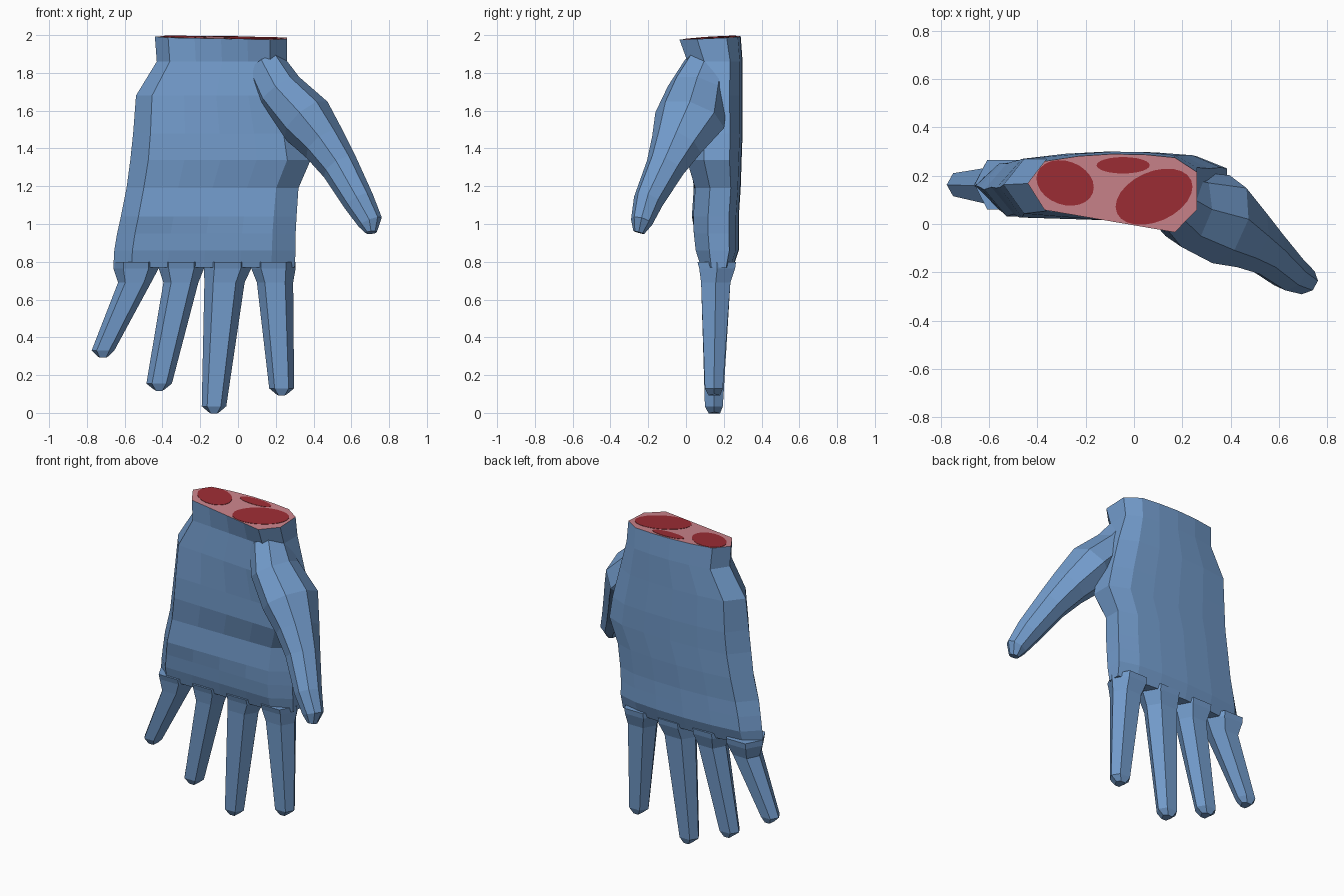
import bpy, bmesh, math
from mathutils import Vector

if "Cube" in bpy.data.objects:
    bpy.data.objects.remove(bpy.data.objects["Cube"])


def material(name, rgb):
    m = bpy.data.materials.new(name)
    m.diffuse_color = (*rgb, 1)
    m.use_nodes = True
    m.node_tree.nodes["Principled BSDF"].inputs["Base Color"].default_value = m.diffuse_color
    return m


BLUE = material("blue_glove", (0.17, 0.33, 0.60))
PINK = material("pink_cut", (0.60, 0.23, 0.26))
RED = material("dark_red_muscle", (0.34, 0.026, 0.035))


def make_object(name, bm, *mats):
    bmesh.ops.recalc_face_normals(bm, faces=bm.faces)
    mesh = bpy.data.meshes.new(name)
    bm.to_mesh(mesh)
    bm.free()
    for m in mats:
        mesh.materials.append(m)
    ob = bpy.data.objects.new(name, mesh)
    bpy.context.collection.objects.link(ob)
    return ob


def loft(rings):
    """Skin a list of equal-length point rings and cap both ends."""
    bm = bmesh.new()
    vs = [[bm.verts.new(p) for p in r] for r in rings]
    n = len(vs[0])
    for a, b in zip(vs, vs[1:]):
        for i in range(n):
            j = (i + 1) % n
            bm.faces.new((a[i], a[j], b[j], b[i]))
    start = bm.faces.new(vs[0])
    bm.faces.new(vs[-1])
    return bm, start


def cut_z(x, y):
    """Slightly tilted plane of the wrist cut."""
    return 1.998 - 0.012 * (x + 0.44) + 0.045 * (y - 0.29)


# palm and wrist: z, left x, right x, front-left y, front-right y, back y
palm_rows = [
    (2.00, -0.44, 0.26, 0.07, -0.05, 0.29),
    (1.86, -0.43, 0.26, 0.06, 0.00, 0.30),
    (1.68, -0.54, 0.31, 0.05, -0.02, 0.30),
    (1.48, -0.555, 0.36, 0.03, 0.00, 0.30),
    (1.34, -0.57, 0.385, 0.03, 0.00, 0.295),
    (1.19, -0.59, 0.32, 0.04, 0.05, 0.29),
    (1.04, -0.62, 0.31, 0.03, 0.04, 0.28),
    (0.95, -0.64, 0.305, 0.05, 0.04, 0.28),
    (0.86, -0.655, 0.305, 0.06, 0.05, 0.28),
    (0.77, -0.66, 0.30, 0.08, 0.08, 0.25),
]
columns = (0.1, 0.3, 0.5, 0.7, 0.87)


def palm_ring(row):
    z, xl, xr, fl, fr, back = row
    w = xr - xl
    pts = [(xl, fl + 0.45 * (back - fl))]
    pts += [(xl + w * t, fl + (fr - fl) * t) for t in columns]
    pts += [(xr, fr + 0.32 * (back - fr)), (xr, fr + 0.78 * (back - fr))]
    pts += [(xl + w * t, back - 0.15 * (t - 0.55) ** 2) for t in reversed(columns)]
    return [(x, y, cut_z(x, y) if z == 2.0 else z) for x, y in pts]


bm, cap = loft([palm_ring(r) for r in palm_rows])
cap.material_index = 1
make_object("palm", bm, BLUE, PINK)

# fingers: (left x, right x) at web, knuckle and tip, then tip z and depth centre
fingers = {
    "little_finger": ((-0.66, -0.42), (-0.635, -0.46), (-0.775, -0.655), 0.33, 0.165),
    "ring_finger": ((-0.42, -0.18), (-0.395, -0.21), (-0.485, -0.35), 0.155, 0.155),
    "middle_finger": ((-0.18, 0.07), (-0.178, 0.035), (-0.192, -0.062), 0.035, 0.15),
    "index_finger": ((0.07, 0.305), (0.10, 0.292), (0.165, 0.297), 0.13, 0.15),
}


def finger_ring(xl, xr, yf, yb, z, drop=0.0):
    w, ym = xr - xl, (yf + yb) / 2
    return [(xl, ym, z), (xl + 0.22 * w, yf, z - drop), (xr - 0.22 * w, yf, z - drop),
            (xr, ym, z), (xr - 0.22 * w, yb, z - drop), (xl + 0.22 * w, yb, z - drop)]


for name, (web, knuckle, tip, tz, yc) in fingers.items():
    mid = (tip[0] + tip[1]) / 2
    bm, _ = loft([
        finger_ring(*web, 0.06, 0.265, 0.80),
        finger_ring(*web, 0.07, 0.26, 0.765),
        finger_ring(*knuckle, 0.08, 0.235, 0.69),
        finger_ring(*tip, yc - 0.05, yc + 0.045, tz),
        finger_ring(mid - 0.03, mid + 0.03, yc - 0.03, yc + 0.03, tz - 0.03, 0.008),
    ])
    make_object(name, bm, BLUE)

# thumb: centre, half width, half depth
thumb_path = [
    ((0.14, 0.11, 1.84), 0.11, 0.12),
    ((0.22, 0.06, 1.70), 0.13, 0.16),
    ((0.36, 0.02, 1.55), 0.15, 0.19),
    ((0.46, -0.05, 1.42), 0.12, 0.14),
    ((0.54, -0.11, 1.30), 0.10, 0.105),
    ((0.64, -0.20, 1.12), 0.083, 0.08),
    ((0.70, -0.235, 1.01), 0.066, 0.058),
    ((0.705, -0.25, 0.955), 0.03, 0.03),
]
centres = [Vector(p[0]) for p in thumb_path]
rings = []
for i, (_, a, b) in enumerate(thumb_path):
    d = (centres[min(i + 1, len(centres) - 1)] - centres[max(i - 1, 0)]).normalized()
    u = d.cross(Vector((0, 1, 0))).normalized()
    v = u.cross(d)
    rings.append([centres[i] + u * a * math.cos(k * math.pi / 4) + v * b * math.sin(k * math.pi / 4)
                  for k in range(8)])
bm, _ = loft(rings)
make_object("thumb", bm, BLUE)

# muscle patches on the wrist cut: centre x, y, radii, tilt
patches = [(-0.285, 0.17, 0.122, 0.09, -20), (-0.045, 0.243, 0.11, 0.034, 0),
           (0.083, 0.113, 0.168, 0.103, 24)]
for n, (cx, cy, rx, ry, deg) in enumerate(patches):
    bm = bmesh.new()
    ca, sa = math.cos(math.radians(deg)), math.sin(math.radians(deg))
    verts = []
    for k in range(24):
        p, q = rx * math.cos(k * math.pi / 12), ry * math.sin(k * math.pi / 12)
        x, y = cx + p * ca - q * sa, cy + p * sa + q * ca
        verts.append(bm.verts.new((x, y, cut_z(x, y) + 0.002)))
    face = bm.faces.new(verts)
    ext = bmesh.ops.extrude_face_region(bm, geom=[face])
    for e in ext["geom"]:
        if isinstance(e, bmesh.types.BMVert):
            e.co.z -= 0.004
    make_object(f"muscle_patch_{n + 1}", bm, RED)
